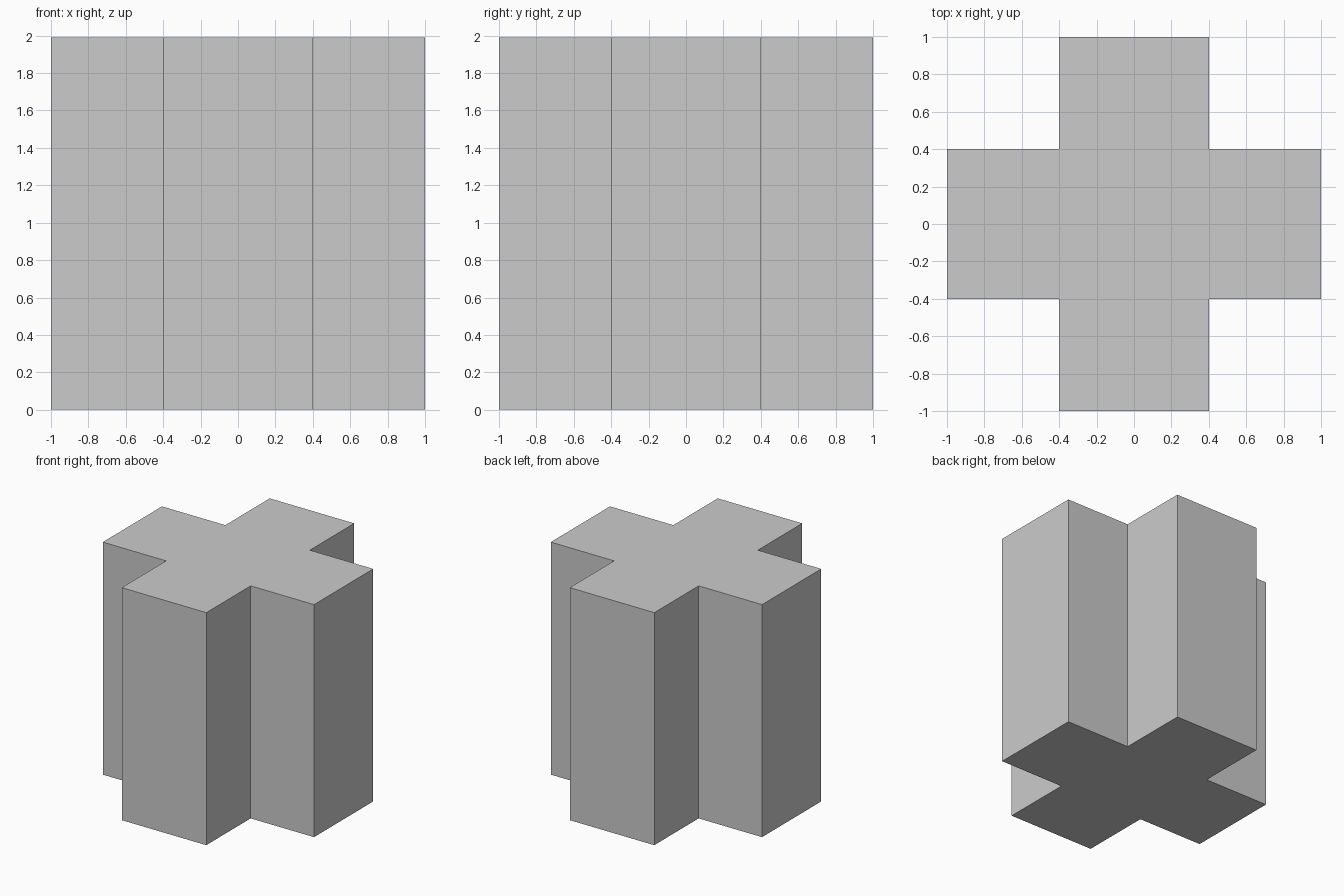
import bpy, bmesh

if "Cube" in bpy.data.objects:
    bpy.data.objects.remove(bpy.data.objects["Cube"])

HALF, ARM, HEIGHT = 1.0, 0.4, 1.99

# Plus-shaped outline: one corner trio per quadrant, rotated four times
outline = []
x_y = [(HALF, -ARM), (HALF, ARM), (ARM, ARM)]
for _ in range(4):
    outline += x_y
    x_y = [(-y, x) for x, y in x_y]

# Extrude the outline into a closed column
bm = bmesh.new()
base = bm.faces.new([bm.verts.new((x, y, 0)) for x, y in outline])
top = bmesh.ops.extrude_face_region(bm, geom=[base], use_keep_orig=True)
top_verts = [g for g in top["geom"] if isinstance(g, bmesh.types.BMVert)]
bmesh.ops.translate(bm, verts=top_verts, vec=(0, 0, HEIGHT))
bmesh.ops.recalc_face_normals(bm, faces=bm.faces)

mesh = bpy.data.meshes.new("cross_column")
bm.to_mesh(mesh)
bm.free()
bpy.context.collection.objects.link(bpy.data.objects.new("cross_column", mesh))
